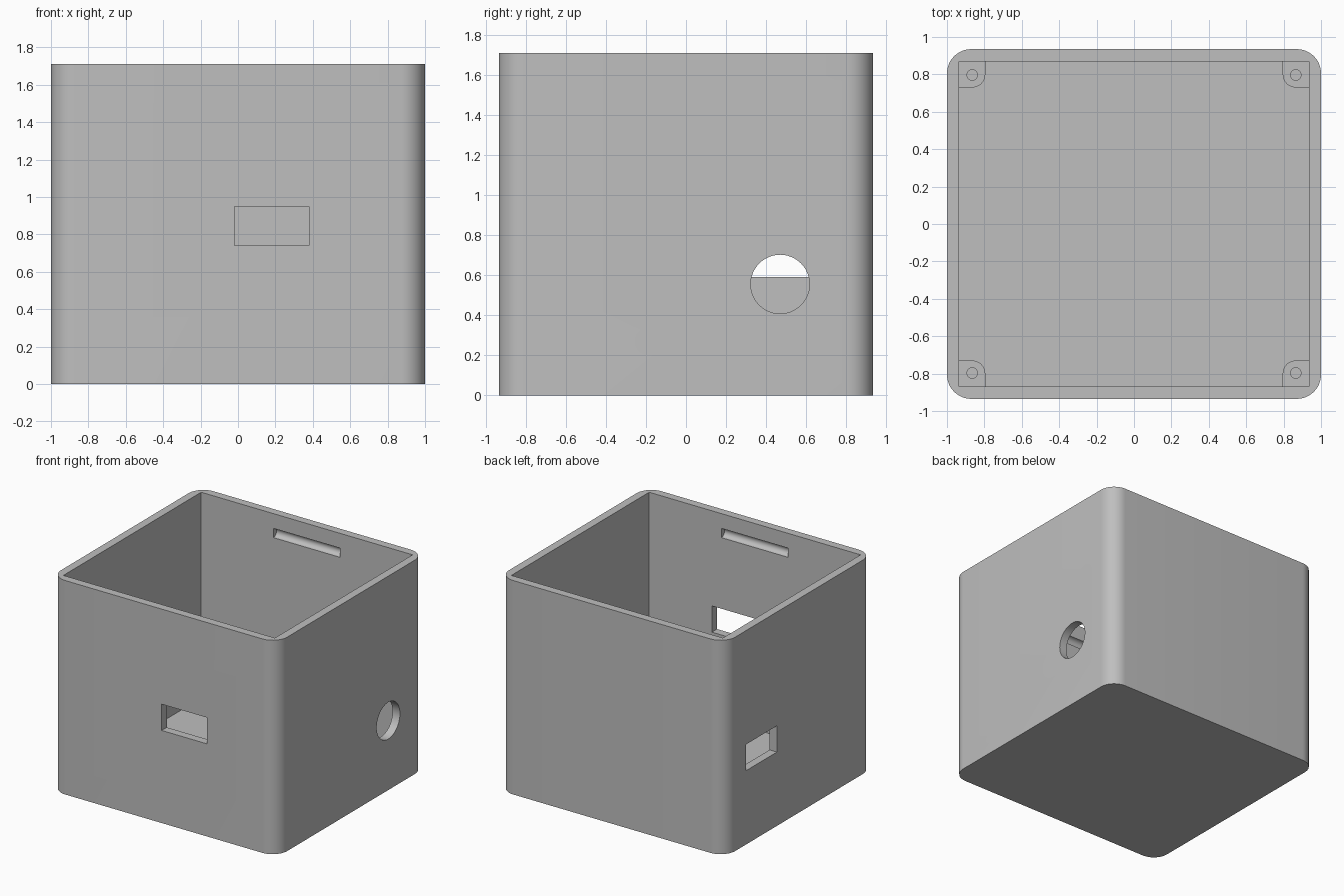
import bpy, bmesh, math
from mathutils import Vector, Matrix

if "Cube" in bpy.data.objects:
    bpy.data.objects.remove(bpy.data.objects["Cube"], do_unlink=True)

HX, HY, TOP = 1.0, 0.935, 1.71     # outer half sizes and height
WALL, FLOOR = 0.065, 0.065
IX, IY = HX - WALL, HY - WALL      # inner half sizes
BOSS, BOSS_TOP = 0.14, 0.22

grey = bpy.data.materials.new("matte grey")
grey.use_nodes = True
colour = (0.52, 0.52, 0.52, 1)
grey.diffuse_color = colour
grey.node_tree.nodes["Principled BSDF"].inputs["Base Color"].default_value = colour


def finish(bm, name):
    bmesh.ops.recalc_face_normals(bm, faces=bm.faces)
    mesh = bpy.data.meshes.new(name)
    bm.to_mesh(mesh)
    bm.free()
    mesh.materials.append(grey)
    obj = bpy.data.objects.new(name, mesh)
    bpy.context.collection.objects.link(obj)
    return obj


def box(name, low, high, radius=0, rounded=lambda x, y: True):
    """Box between two corners, with chosen upright edges rounded."""
    low, high = Vector(low), Vector(high)
    bm = bmesh.new()
    bmesh.ops.create_cube(bm, size=1)
    bmesh.ops.scale(bm, vec=high - low, verts=bm.verts)
    bmesh.ops.translate(bm, vec=(low + high) / 2, verts=bm.verts)
    if radius:
        edges = [e for e in bm.edges
                 if abs(e.verts[0].co.z - e.verts[1].co.z) > 0.01
                 and rounded(e.verts[0].co.x, e.verts[0].co.y)]
        bmesh.ops.bevel(bm, geom=edges, offset=radius, segments=12,
                        profile=0.5, affect='EDGES')
    return finish(bm, name)


def cylinder(name, centre, radius, length, axis):
    turn = {'X': Matrix.Rotation(math.pi / 2, 4, 'Y'), 'Z': Matrix()}[axis]
    bm = bmesh.new()
    bmesh.ops.create_cone(bm, cap_ends=True, segments=48, radius1=radius,
                          radius2=radius, depth=length,
                          matrix=Matrix.Translation(centre) @ turn)
    return finish(bm, name)


def cut(target, cutter):
    mod = target.modifiers.new("cut", 'BOOLEAN')
    mod.operation, mod.solver, mod.object = 'DIFFERENCE', 'EXACT', cutter
    bpy.context.view_layer.objects.active = target
    bpy.ops.object.modifier_apply(modifier=mod.name)
    bpy.data.objects.remove(cutter, do_unlink=True)


def smooth(obj):
    bpy.ops.object.select_all(action='DESELECT')
    obj.select_set(True)
    bpy.context.view_layer.objects.active = obj
    bpy.ops.object.shade_smooth_by_angle(angle=math.radians(30))


# Open box with rounded upright corners and a sharp-cornered cavity
shell = box("box_shell", (-HX, -HY, 0), (HX, HY, TOP), 0.13)
cut(shell, box("cavity", (-IX, -IY, FLOOR), (IX, IY, TOP + 0.2)))

# Openings: front port, right-hand port, round cable hole
cut(shell, box("front_port", (-0.02, -HY - 0.1, 0.74), (0.38, -IY + 0.1, 0.95)))
cut(shell, box("side_port", (-HX - 0.1, 0.28, 0.59), (-IX + 0.1, 0.67, 0.80)))
cut(shell, cylinder("cable_hole", (HX, 0.47, 0.555), 0.147, 0.4, 'X'))

# Half-round lid catch grooves inside the front and back walls
for side in (-1, 1):
    cut(shell, cylinder("groove", (0, side * IY, 1.555), 0.037, 0.59, 'X'))
smooth(shell)

# Screw bosses on the floor in the four inner corners
for sx, x_name in ((-1, "right"), (1, "left")):
    for sy, y_name in ((-1, "front"), (1, "back")):
        xs = sorted((sx * (IX + 0.01), sx * (IX - BOSS)))
        ys = sorted((sy * (IY + 0.01), sy * (IY - BOSS)))
        boss = box(f"{y_name}_{x_name}_screw_boss",
                   (xs[0], ys[0], FLOOR - 0.01), (xs[1], ys[1], BOSS_TOP), 0.07,
                   lambda x, y: abs(x) < IX - 0.05 and abs(y) < IY - 0.05)
        cut(boss, cylinder("screw_hole", (sx * 0.865, sy * 0.797, BOSS_TOP),
                           0.028, 0.28, 'Z'))
        smooth(boss)
